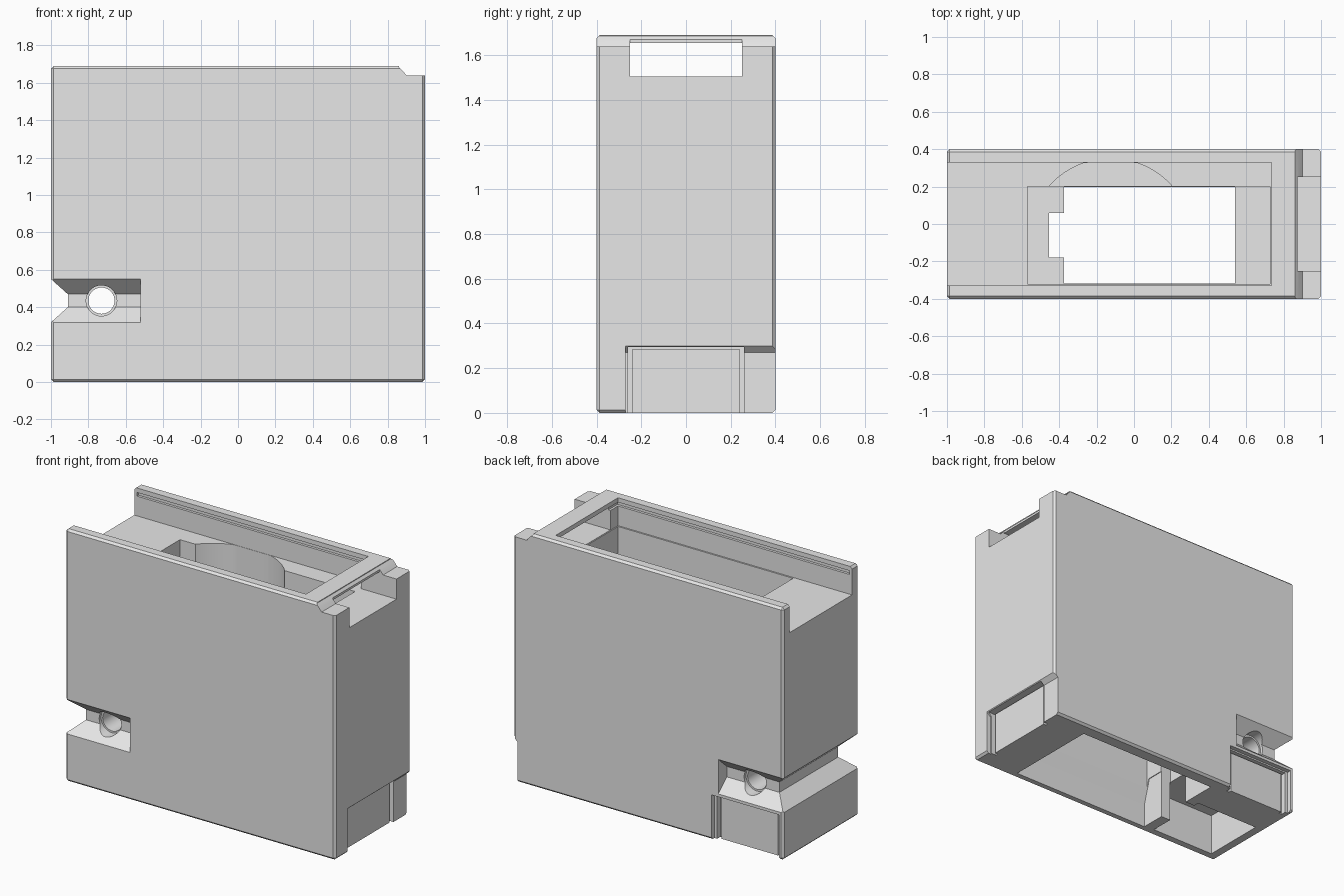
import bpy, bmesh, math

default = bpy.data.objects.get("Cube")
if default:
    bpy.data.objects.remove(default, do_unlink=True)

grey = bpy.data.materials.new("light_grey")
grey.use_nodes = True
grey.diffuse_color = (0.8, 0.8, 0.8, 1)
for node in grey.node_tree.nodes:
    if node.type == 'BSDF_PRINCIPLED':
        node.inputs["Base Color"].default_value = (0.8, 0.8, 0.8, 1)


def prism(name, points, axis, lo, hi):
    """Extrude a 2D profile along an axis: x uses (y, z), y uses (x, z), z uses (x, y)."""
    place = {'x': lambda a, b, t: (t, a, b),
             'y': lambda a, b, t: (a, t, b),
             'z': lambda a, b, t: (a, b, t)}[axis]
    bm = bmesh.new()
    rings = [[bm.verts.new(place(a, b, t)) for a, b in points] for t in (lo, hi)]
    bm.faces.new(rings[0])
    bm.faces.new(rings[1])
    n = len(points)
    for i in range(n):
        j = (i + 1) % n
        bm.faces.new((rings[0][i], rings[0][j], rings[1][j], rings[1][i]))
    bmesh.ops.recalc_face_normals(bm, faces=bm.faces)
    mesh = bpy.data.meshes.new(name)
    bm.to_mesh(mesh)
    bm.free()
    mesh.materials.append(grey)
    obj = bpy.data.objects.new(name, mesh)
    bpy.context.collection.objects.link(obj)
    return obj


def box(name, x0, x1, y0, y1, z0, z1):
    return prism(name, [(x0, y0), (x1, y0), (x1, y1), (x0, y1)], 'z', z0, z1)


def apply(obj, mod):
    bpy.context.view_layer.objects.active = obj
    bpy.ops.object.modifier_apply(modifier=mod.name)


def cut(obj, cutter):
    cutter.hide_render = True
    mod = obj.modifiers.new("cut", 'BOOLEAN')
    mod.operation = 'DIFFERENCE'
    mod.solver = 'EXACT'
    mod.object = cutter
    apply(obj, mod)
    bpy.data.objects.remove(cutter, do_unlink=True)


def circle(cx, cy, r, n, span=2 * math.pi):
    return [(cx + r * math.cos(span * i / n), cy + r * math.sin(span * i / n)) for i in range(n)]


# Outer shell with a small chamfer
body = box("housing_body", -1, 1, -0.4, 0.4, 0, 1.69)
bevel = body.modifiers.new("chamfer", 'BEVEL')
bevel.width = 0.014
bevel.segments = 1
apply(body, bevel)

# Stepped top corner and end window under the bridge
cut(body, prism("step", [(0.86, 1.8), (0.86, 1.685), (0.88, 1.665), (0.9, 1.64),
                         (1.1, 1.64), (1.1, 1.8)], 'y', -1, 1))
cut(body, box("end_window", 0.7, 1.1, -0.25, 0.25, 1.505, 1.655))
cut(body, box("end_gap", 0.875, 1.1, -0.25, 0.25, 1.6, 1.8))

# Sliding lid channel with side slots
cut(body, box("lid_channel", -1.1, 0.735, -0.33, 0.33, 1.503, 1.8))
cut(body, box("lid_slot", -0.98, 0.75, -0.347, 0.347, 1.635, 1.66))

# Upper chamber and the round pocket in its rear shelf
cut(body, box("chamber", -0.57, 0.728, -0.32, 0.2, 0.62, 1.6))
arc = [(x, min(y, 0.328)) for x, y in circle(-0.125, -0.09, 0.44, 48, math.pi)]
arc.append((-0.565, -0.09))
arc = [p for p in arc if p[1] > 0.1]
cut(body, prism("pocket", arc, 'z', 0.65, 1.58))

# Lower opening, passage between the posts and underside recesses
cut(body, box("throat", -0.375, 0.54, -0.319, 0.199, 0.2, 0.7))
cut(body, box("passage", -0.455, -0.3, -0.18, 0.06, -0.1, 0.7))
cut(body, prism("lower_recess", [(-0.35, -0.1), (0.31, -0.1), (0.31, 0.2), (0.18, 0.33),
                                 (-0.3, 0.33), (-0.35, 0.16)], 'x', -0.38, 0.68))
cut(body, box("end_recess", -0.93, -0.452, -0.34, 0.1, -0.1, 0.28))

# Strap groove wrapping three sides
for side in (-1, 1):
    groove = [(side * 0.5, 0.64), (side * 0.5, 0.23), (side * 0.31, 0.4), (side * 0.31, 0.47)]
    cut(body, prism("side_groove", groove, 'x', -1.1, -0.52))
cut(body, prism("end_groove", [(-1.1, 0.64), (-1.1, 0.23), (-0.91, 0.4), (-0.91, 0.47)],
                'y', -0.5, 0.5))

# Cross hole with countersunk mouths
cut(body, prism("cross_hole", circle(-0.73, 0.435, 0.07, 40), 'y', -0.5, 0.5))
for side in (-1, 1):
    a, b = sorted((side * 0.29, side * 0.5))
    cut(body, prism("hole_mouth", circle(-0.73, 0.435, 0.082, 40), 'y', a, b))

# Shallow lower panels on the left end and the rear
cut(body, prism("end_notch", [(0.97, -0.1), (0.97, 0.27), (1.03, 0.33), (1.1, 0.33), (1.1, -0.1)],
                'y', -0.27, 0.5))
cut(body, box("end_panel_gap", 0.935, 1.1, -0.26, 0.26, -0.1, 0.295))
cut(body, box("rear_notch", -0.97, -0.47, 0.37, 0.5, -0.1, 0.3))
cut(body, box("rear_panel_gap", -0.95, -0.49, 0.335, 0.5, -0.1, 0.29))
box("end_panel", 0.9, 0.955, -0.24, 0.24, 0, 0.285)
box("rear_panel", -0.93, -0.51, 0.3, 0.355, 0, 0.28)

# Smooth only the round surfaces
bpy.ops.object.select_all(action='DESELECT')
body.select_set(True)
bpy.context.view_layer.objects.active = body
bpy.ops.object.shade_smooth_by_angle(angle=math.radians(20))
